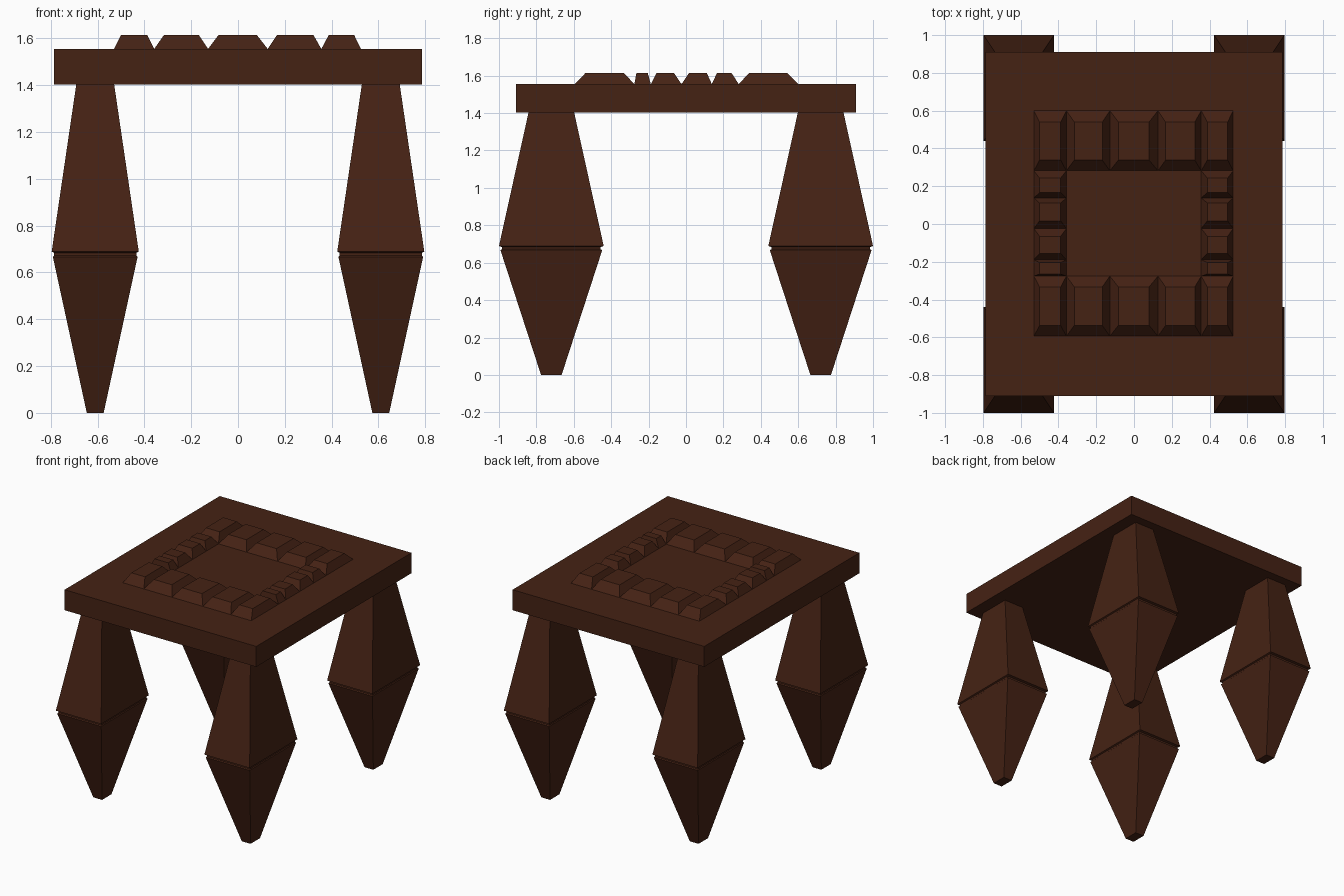
import bpy, bmesh

if "Cube" in bpy.data.objects:
    bpy.data.objects.remove(bpy.data.objects["Cube"])

wood = bpy.data.materials.new("dark_wood")
wood.diffuse_color = (0.06, 0.016, 0.007, 1)
wood.use_nodes = True
wood.node_tree.nodes["Principled BSDF"].inputs["Base Color"].default_value = wood.diffuse_color


def loft(name, sections):
    """Stack rectangles (x0, x1, y0, y1, z) into one closed flat-faced solid."""
    bm = bmesh.new()
    rings = []
    for x0, x1, y0, y1, z in sections:
        rings.append([bm.verts.new((x, y, z)) for x, y in
                      ((x0, y0), (x1, y0), (x1, y1), (x0, y1))])
    for a, b in zip(rings, rings[1:]):
        for i in range(4):
            j = (i + 1) % 4
            bm.faces.new((a[i], a[j], b[j], b[i]))
    bm.faces.new(rings[0][::-1])
    bm.faces.new(rings[-1])
    bmesh.ops.recalc_face_normals(bm, faces=bm.faces)
    mesh = bpy.data.meshes.new(name)
    bm.to_mesh(mesh)
    bm.free()
    mesh.materials.append(wood)
    obj = bpy.data.objects.new(name, mesh)
    bpy.context.collection.objects.link(obj)
    return obj


# Table top slab
Z0, Z1, Z2 = 1.403, 1.555, 1.615
loft("table_top", [(-0.787, 0.787, -0.91, 0.91, z) for z in (Z0, Z1)])

# Four tapered legs with a thin groove at the widest point: (half x, half y, z)
profile = [(0.036, 0.055, 0), (0.181, 0.272, 0.667), (0.176, 0.264, 0.672),
           (0.176, 0.264, 0.684), (0.186, 0.28, 0.689), (0.081, 0.122, Z0)]
for sx, side in ((-1, "left"), (1, "right")):
    for sy, end in ((-1, "front"), (1, "back")):
        cx, cy = 0.61 * sx, 0.72 * sy
        loft(f"{end}_{side}_leg",
             [(cx - hx, cx + hx, cy - hy, cy + hy, z) for hx, hy, z in profile])

# Bevelled tiles: spans are (base start, base end, top start, top end)
columns = [(-0.53, -0.358, -0.5, -0.388), (-0.358, -0.128, -0.316, -0.168),
           (-0.128, 0.127, -0.083, 0.08), (0.127, 0.356, 0.167, 0.322),
           (0.356, 0.525, 0.388, 0.496)]
end_rows = [(-0.594, -0.276, -0.537, -0.333), (0.282, 0.6, 0.338, 0.54)]
side_rows = [(-0.276, -0.188, -0.265, -0.205), (-0.188, -0.024, -0.157, -0.065),
             (-0.024, 0.138, 0.017, 0.111), (0.138, 0.282, 0.166, 0.243)]


def tile(name, u, v):
    loft(name, [(u[0], u[1], v[0], v[1], Z1), (u[2], u[3], v[2], v[3], Z2)])


for row, end in zip(end_rows, ("front", "back")):
    for i, col in enumerate(columns):
        tile(f"{end}_tile_{i + 1}", col, row)
for col, side in ((columns[0], "left"), (columns[-1], "right")):
    for i, row in enumerate(side_rows):
        tile(f"{side}_tile_{i + 1}", col, row)
